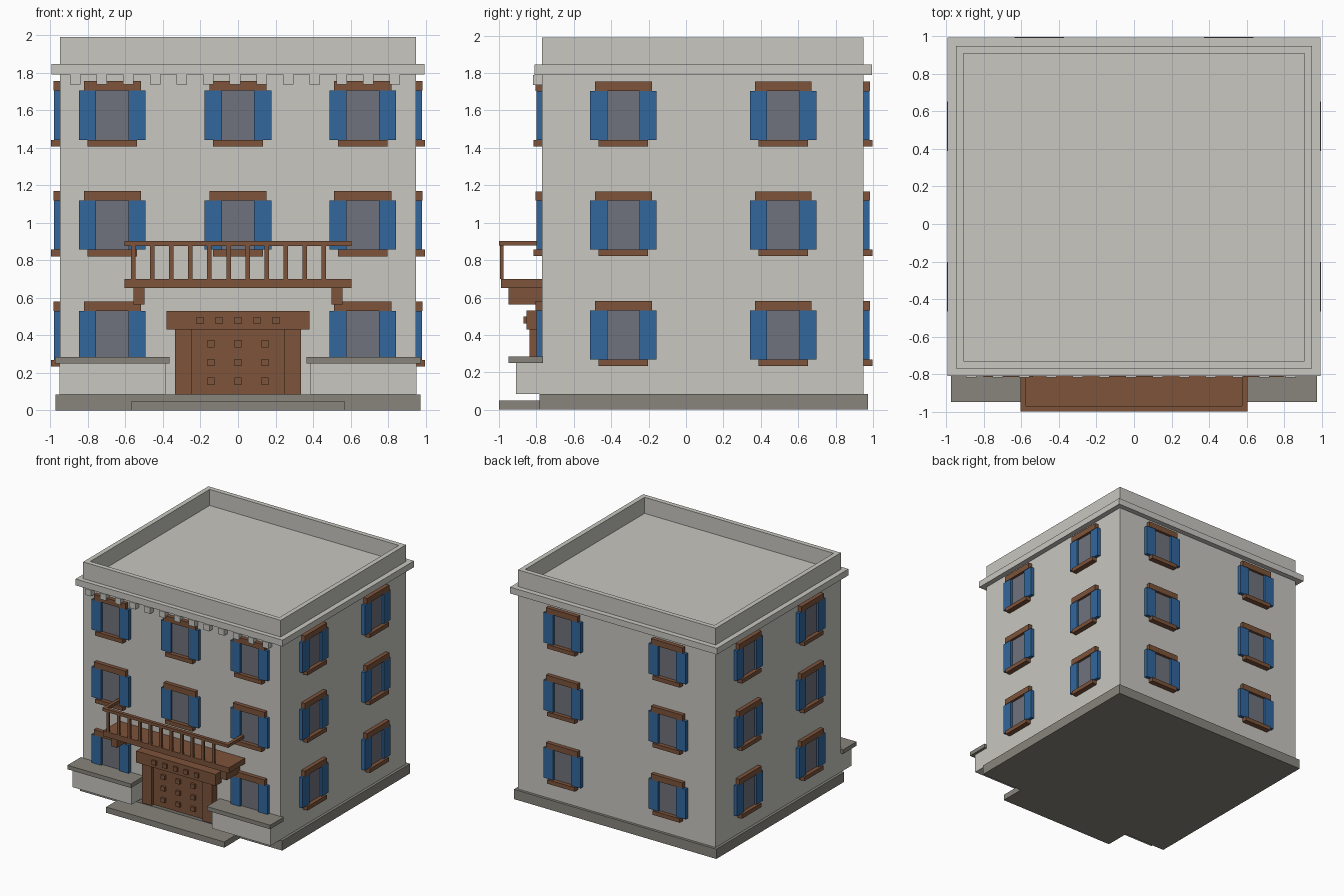
import bpy, bmesh, math
from mathutils import Matrix, Vector

if "Cube" in bpy.data.objects:
    bpy.data.objects.remove(bpy.data.objects["Cube"])


def material(name, rgb):
    m = bpy.data.materials.new(name)
    m.diffuse_color = (*rgb, 1)
    m.use_nodes = True
    m.node_tree.nodes["Principled BSDF"].inputs["Base Color"].default_value = m.diffuse_color
    return m


PLASTER = material("plaster", (0.578, 0.571, 0.527))
STONE = material("dark_stone", (0.246, 0.235, 0.205))
WOOD = material("brown_wood", (0.205, 0.087, 0.042))
BLUE = material("blue_paint", (0.032, 0.136, 0.337))
GLASS = material("grey_glass", (0.162, 0.171, 0.205))


def boxes(name, mat, spans, matrix=Matrix()):
    """One object from boxes given as (x0, x1, y0, y1, z0, z1)."""
    bm = bmesh.new()
    for x0, x1, y0, y1, z0, z1 in spans:
        centre = Vector(((x0 + x1) / 2, (y0 + y1) / 2, (z0 + z1) / 2))
        size = Matrix.Diagonal((x1 - x0, y1 - y0, z1 - z0, 1))
        bmesh.ops.create_cube(bm, size=1, matrix=matrix @ Matrix.Translation(centre) @ size)
    mesh = bpy.data.meshes.new(name)
    bm.to_mesh(mesh)
    bm.free()
    mesh.materials.append(mat)
    obj = bpy.data.objects.new(name, mesh)
    bpy.context.collection.objects.link(obj)
    return obj


def mirrored(span):
    """The box and its copy across x = 0."""
    x0, x1, *rest = span
    return [span, (-x1, -x0, *rest)]


# Main block: walls with a sunken roof behind the parapet
walls = boxes("walls_and_parapet", PLASTER, [(-0.95, 0.95, -0.77, 0.95, 0.085, 1.99)])
bm = bmesh.new()
bm.from_mesh(walls.data)
bm.faces.ensure_lookup_table()
top = max(bm.faces, key=lambda f: f.calc_center_median().z)
bmesh.ops.inset_region(bm, faces=[top], thickness=0.058)
ring = [f for f in bm.faces if f.normal.z > 0.9 and f is not top]
floor = bmesh.ops.extrude_face_region(bm, geom=[top])
bmesh.ops.translate(bm, vec=(0, 0, -0.14),
                    verts=[v for v in floor["geom"] if isinstance(v, bmesh.types.BMVert)])
if top.is_valid:
    bmesh.ops.delete(bm, geom=[top], context='FACES_ONLY')
bmesh.ops.recalc_face_normals(bm, faces=bm.faces)
bm.to_mesh(walls.data)
bm.free()

# Cornice band as four strips around the walls
boxes("cornice", PLASTER, [
    (-0.995, 0.995, -0.81, -0.765, 1.79, 1.845),
    (-0.995, 0.995, 0.945, 0.995, 1.79, 1.845),
    *mirrored((0.945, 0.995, -0.765, 0.945, 1.79, 1.845))])
boxes("dentils", PLASTER, [
    (x - 0.028, x + 0.028, -0.817, -0.765, 1.737, 1.79)
    for x in (-0.868 + 0.142 * i for i in range(13))])

# Plinth, entrance step and front terrace walls
boxes("plinth", STONE, [(-0.973, 0.973, -0.783, 0.973, 0, 0.085)])
boxes("entrance_step", STONE, [(-0.568, 0.568, -1.0, -0.78, 0, 0.05)])
boxes("terrace_walls", PLASTER, mirrored((0.386, 0.952, -0.91, -0.765, 0.085, 0.25)))
boxes("terrace_caps", STONE, mirrored((0.365, 0.975, -0.95, -0.765, 0.25, 0.285)))

# Door with frame, lintel and square studs
boxes("door_panel", WOOD, [(-0.25, 0.25, -0.81, -0.765, 0.085, 0.43)])
boxes("door_frame", WOOD, mirrored((0.245, 0.335, -0.837, -0.765, 0.085, 0.43)))
boxes("door_lintel", WOOD, [(-0.382, 0.382, -0.852, -0.765, 0.43, 0.53)])
boxes("door_studs", WOOD, [
    (x - 0.019, x + 0.019, -0.83, -0.80, z - 0.019, z + 0.019)
    for x in (-0.143, 0, 0.143) for z in (0.155, 0.255, 0.355)])
boxes("lintel_studs", WOOD, [
    (x - 0.019, x + 0.019, -0.868, -0.845, 0.46, 0.498)
    for x in (-0.203, -0.101, 0, 0.101, 0.203)])

# Balcony: slab, brackets, balusters and handrail
boxes("balcony_slab", WOOD, [(-0.605, 0.605, -0.99, -0.765, 0.652, 0.70)])
boxes("balcony_brackets", WOOD, mirrored((0.498, 0.557, -0.95, -0.765, 0.563, 0.652)))
boxes("balusters", WOOD, [
    (x - 0.012, x + 0.012, -0.995, -0.976, 0.70, 0.878)
    for x in (-0.558 + 0.1015 * i for i in range(11))])
boxes("handrail", WOOD, [
    (-0.605, 0.605, -1.0, -0.97, 0.877, 0.902),
    *mirrored((0.577, 0.605, -0.97, -0.765, 0.877, 0.902))])


# Shuttered window, local frame faces -y with the wall at y = 0, z = 0 at the sill top
def window(label, place):
    boxes(label + "_glass", GLASS, [(-0.09, 0.09, -0.012, 0.005, 0, 0.262)], place)
    boxes(label + "_shutters", BLUE, mirrored((0.086, 0.178, -0.03, 0.005, 0, 0.262)), place)
    boxes(label + "_head", WOOD, [(-0.152, 0.152, -0.034, 0.005, 0.262, 0.312)], place)
    boxes(label + "_sill", WOOD, [(-0.132, 0.132, -0.046, 0.005, -0.035, 0)], place)


# Side name, turn about z, wall distance, positions along the wall
SIDES = (
    ("front", 0, 0.77, (-0.67, 0, 0.665)),
    ("right", 90, 0.95, (-0.335, 0.52)),
    ("back", 180, 0.95, (-0.505, 0.505)),
    ("left", 270, 0.95, (0.335, -0.52)),
)
for side, angle, dist, columns in SIDES:
    for row, z in enumerate((0.268, 0.856, 1.442)):
        for col, x in enumerate(columns):
            if side == "front" and row == 0 and col == 1:
                continue  # the door takes this place
            turn = Matrix.Rotation(math.radians(angle), 4, 'Z')
            window(f"{side}_window_{row}{col}", turn @ Matrix.Translation((x, -dist, z)))
